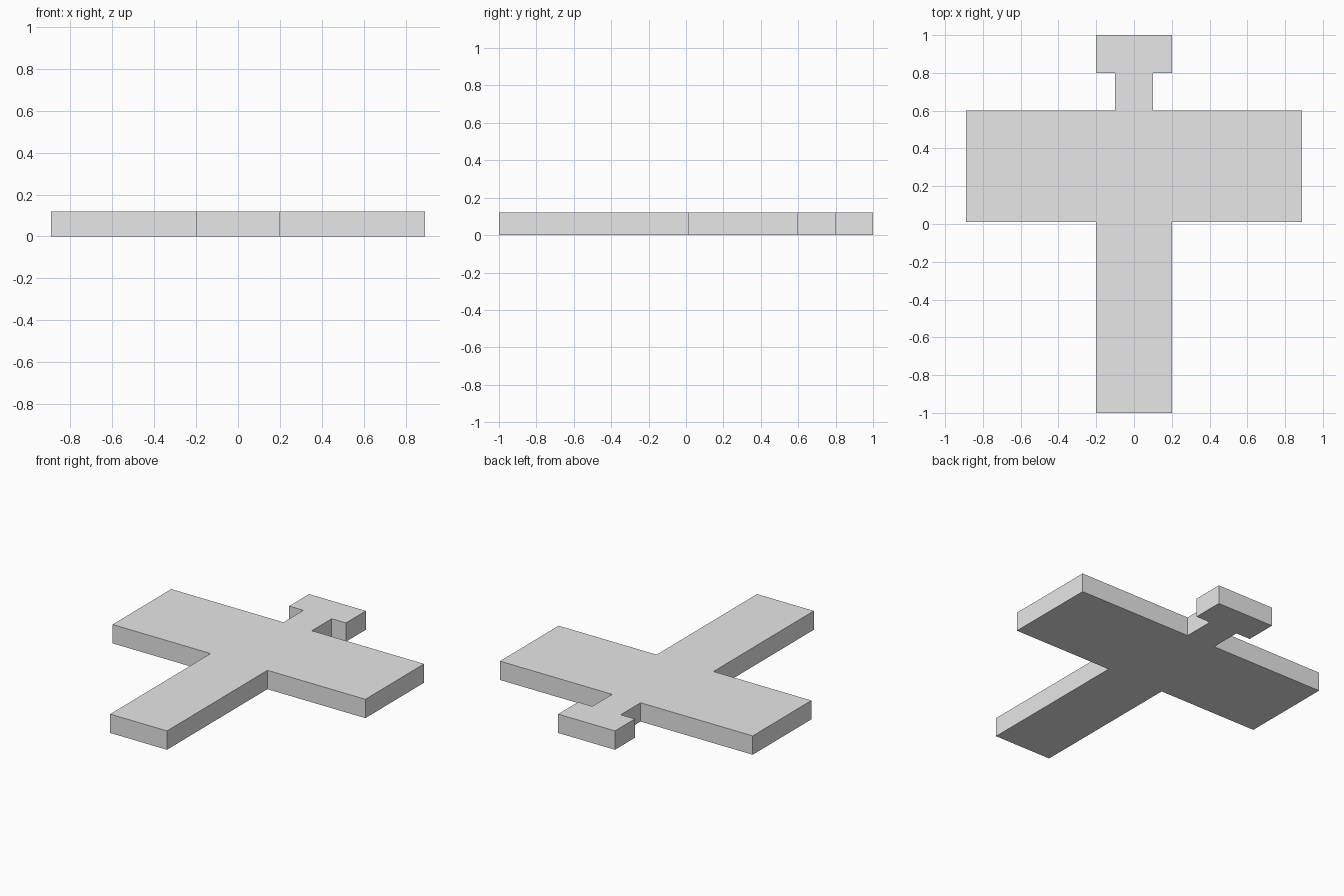
import bpy
import bmesh

cube = bpy.data.objects.get("Cube")
if cube:
    bpy.data.objects.remove(cube, do_unlink=True)

THICKNESS = 0.12

# One plain grey material
grey = bpy.data.materials.new("light_grey")
grey.use_nodes = True
colour = (0.8, 0.8, 0.8, 1)
grey.diffuse_color = colour
grey.node_tree.nodes["Principled BSDF"].inputs["Base Color"].default_value = colour

# Right half of the plan outline: body, wing, neck, tail
half = [(0.2, -1), (0.2, 0.01), (0.89, 0.01), (0.89, 0.6),
        (0.1, 0.6), (0.1, 0.8), (0.2, 0.8), (0.2, 1)]
outline = half + [(-x, y) for x, y in reversed(half)]

# Extrude the mirrored outline into a flat slab
bm = bmesh.new()
base = bm.faces.new([bm.verts.new((x, y, 0)) for x, y in outline])
top = bmesh.ops.extrude_face_region(bm, geom=[base], use_keep_orig=True)
bmesh.ops.translate(bm, vec=(0, 0, THICKNESS),
                    verts=[v for v in top["geom"] if isinstance(v, bmesh.types.BMVert)])
bmesh.ops.recalc_face_normals(bm, faces=bm.faces)

mesh = bpy.data.meshes.new("plane_slab")
bm.to_mesh(mesh)
bm.free()
mesh.materials.append(grey)
plane = bpy.data.objects.new("plane_slab", mesh)
bpy.context.collection.objects.link(plane)
